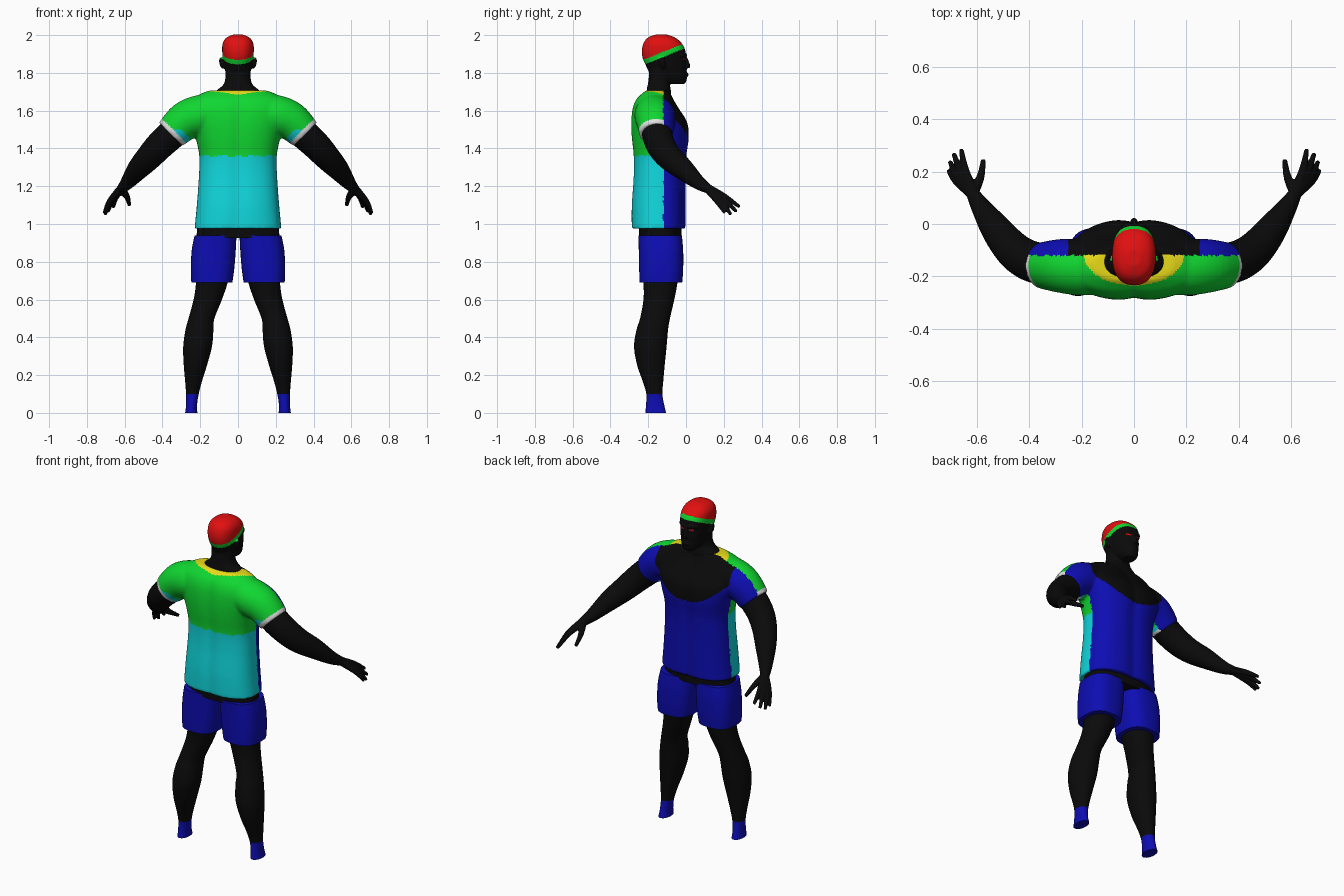
import bpy, bmesh, math
from mathutils import Vector

default_cube = bpy.data.objects.get("Cube")
if default_cube:
    bpy.data.objects.remove(default_cube, do_unlink=True)

# ---------- materials ----------
PALETTE = {
    "black skin": (0.003, 0.003, 0.003), "red hair": (0.75, 0.005, 0.005),
    "green cloth": (0.005, 0.68, 0.03), "cyan cloth": (0.005, 0.68, 0.72),
    "blue cloth": (0.004, 0.004, 0.45), "yellow collar": (0.85, 0.75, 0.01),
    "white hem": (0.75, 0.75, 0.75),
}


def make_material(name, colour):
    material = bpy.data.materials.new(name)
    material.use_nodes = True
    material.diffuse_color = (*colour, 1)
    material.node_tree.nodes["Principled BSDF"].inputs["Base Color"].default_value = (*colour, 1)
    return material


MATERIALS = {name: make_material(name, colour) for name, colour in PALETTE.items()}


# ---------- helpers ----------
def smooth_rows(rows, steps):
    """Interpolate the rows of numbers with a smooth spline."""
    padded = [rows[0], *rows, rows[-1]]
    result = []
    for a, b, c, d in zip(padded, padded[1:], padded[2:], padded[3:]):
        for step in range(steps):
            t = step / steps
            result.append([q + t / 2 * (r - p + t * (2 * p - 5 * q + 4 * r - s + t * (3 * (q - r) + s - p)))
                           for p, q, r, s in zip(a, b, c, d)])
    return result + [list(rows[-1])]


def skin_rings(bm, rings):
    loops = [[bm.verts.new(point) for point in ring] for ring in rings]
    count = len(loops[0])
    for low, high in zip(loops, loops[1:]):
        for i in range(count):
            j = (i + 1) % count
            bm.faces.new((low[i], low[j], high[j], high[i]))
    bm.faces.new(loops[0][::-1])
    bm.faces.new(loops[-1])


def loft(bm, rows, side=1, sides=40, power=0.85, crease=0.0, steps=5):
    """Stack rounded sections; each row is z, x low, x high, y low, y high."""
    rings = []
    for z, x0, x1, y0, y1 in smooth_rows(rows, steps):
        ring = []
        for i in range(sides):
            angle = math.tau * i / sides
            u, v = math.cos(angle), math.sin(angle)
            u = math.copysign(abs(u) ** power, u)
            v = math.copysign(abs(v) ** power, v)
            x = (x0 + x1) / 2 + u * (x1 - x0) / 2
            v *= 1 - crease * math.exp(-(x / 0.035) ** 2)
            ring.append((side * x, (y0 + y1) / 2 + v * (y1 - y0) / 2, z))
        rings.append(ring)
    skin_rings(bm, rings)


def symmetric(rows):
    return [(z, -w, w, back, front) for z, w, back, front in rows]


def tube(bm, rows, side=1, sides=20, steps=5):
    """Sweep a circle along a path; each row is x, y, z, radius."""
    path = smooth_rows(rows, steps)
    rings = []
    for i, (x, y, z, radius) in enumerate(path):
        before, after = path[max(i - 1, 0)], path[min(i + 1, len(path) - 1)]
        tangent = (Vector(after[:3]) - Vector(before[:3])).normalized()
        across = tangent.cross(Vector((0.3, 1, 0.2))).normalized()
        other = tangent.cross(across)
        ring = []
        for k in range(sides):
            angle = math.tau * k / sides
            p = Vector((x, y, z)) + radius * (math.cos(angle) * across + math.sin(angle) * other)
            ring.append((side * p.x, p.y, p.z))
        rings.append(ring)
    skin_rings(bm, rings)


def finish(name, bm, rule, voxel=0, softness=6):
    """Make the object, optionally fuse its shells, and colour faces by rule."""
    bmesh.ops.recalc_face_normals(bm, faces=bm.faces)
    mesh = bpy.data.meshes.new(name)
    bm.to_mesh(mesh)
    bm.free()
    obj = bpy.data.objects.new(name, mesh)
    bpy.context.collection.objects.link(obj)
    if voxel:
        remesh = obj.modifiers.new("fuse", 'REMESH')
        remesh.mode, remesh.voxel_size = 'VOXEL', voxel
        blend = obj.modifiers.new("blend", 'SMOOTH')
        blend.factor, blend.iterations = 0.5, softness
        graph = bpy.context.evaluated_depsgraph_get()
        fused = bpy.data.meshes.new_from_object(obj.evaluated_get(graph))
        obj.modifiers.clear()
        obj.data = mesh = fused
    mesh.materials.clear()
    slots = {}
    for face in mesh.polygons:
        key = rule(face.center)
        if key not in slots:
            slots[key] = len(slots)
            mesh.materials.append(MATERIALS[key])
        face.material_index = slots[key]
    bpy.ops.object.select_all(action='DESELECT')
    obj.select_set(True)
    bpy.context.view_layer.objects.active = obj
    bpy.ops.object.shade_smooth_by_angle(angle=math.radians(50))


# ---------- shirt: torso and sleeves fused ----------
def shirt_colour(p):
    x = abs(p.x)
    if p.y > -0.12:
        chest = p.z > 1.44 + 2.2 * x * x and x < 0.25
        return "black skin" if chest else "blue cloth"
    if p.z > 1.66 and (x / 0.19) ** 2 + ((p.y + 0.12) / 0.115) ** 2 < 1:
        return "yellow collar"
    if x > 0.26 and x - p.z > -1.155:
        return "white hem"
    if x > 0.26 and x - p.z > -1.2 and p.z < 1.5:
        return "cyan cloth"
    return "green cloth" if p.z > 1.36 else "cyan cloth"


bm = bmesh.new()
loft(bm, symmetric([
    (0.975, 0.23, -0.29, 0.0), (1.1, 0.218, -0.29, 0.0), (1.25, 0.207, -0.28, 0.0),
    (1.36, 0.205, -0.28, 0.005), (1.46, 0.225, -0.29, 0.018), (1.54, 0.25, -0.292, 0.008),
    (1.61, 0.255, -0.285, -0.035), (1.66, 0.235, -0.265, -0.065), (1.69, 0.195, -0.235, -0.08),
    (1.707, 0.15, -0.215, -0.09)]), sides=64, power=0.8, crease=0.07)
for side in (1, -1):
    tube(bm, [(0.12, -0.165, 1.585, 0.1), (0.2, -0.165, 1.575, 0.108),
              (0.28, -0.16, 1.545, 0.103), (0.355, -0.158, 1.475, 0.088)], side, sides=32)
finish("shirt", bm, shirt_colour, voxel=0.008)


# ---------- head and neck ----------
def head_colour(p):
    hairline = 1.84 + 0.4 * (p.y + 0.23)
    if p.z > hairline + 0.028:
        return "red hair"
    if p.z > hairline:
        return "green cloth"
    eye = abs(p.z - 1.873) < 0.003 and 0.018 < abs(p.x) < 0.045 and p.y > -0.04
    return "red hair" if eye else "black skin"


bm = bmesh.new()
loft(bm, symmetric([(1.66, 0.15, -0.205, -0.08), (1.705, 0.115, -0.208, -0.08),
                    (1.735, 0.08, -0.203, -0.085), (1.765, 0.068, -0.198, -0.085),
                    (1.82, 0.066, -0.195, -0.085)]))
loft(bm, symmetric([
    (1.742, 0.035, -0.085, -0.006), (1.765, 0.052, -0.13, 0.004), (1.8, 0.065, -0.19, 0.004),
    (1.84, 0.074, -0.213, 0.003), (1.88, 0.08, -0.23, -0.002), (1.92, 0.084, -0.234, -0.004),
    (1.96, 0.08, -0.224, -0.025), (1.988, 0.06, -0.2, -0.06), (2.003, 0.025, -0.16, -0.1)]))
tube(bm, [(0, -0.004, 1.885, 0.009), (0, 0.008, 1.85, 0.011), (0, 0.01, 1.825, 0.015)])  # nose
tube(bm, [(-0.024, -0.004, 1.787, 0.007), (0, 0.005, 1.79, 0.01), (0.024, -0.004, 1.787, 0.007)])  # lips
for side in (1, -1):
    tube(bm, [(0.076, -0.115, 1.825, 0.01), (0.084, -0.125, 1.85, 0.015),
              (0.086, -0.13, 1.88, 0.014)], side)  # ear
    tube(bm, [(0.01, -0.002, 1.892, 0.008), (0.035, -0.008, 1.896, 0.01),
              (0.06, -0.035, 1.89, 0.008)], side)  # brow
finish("head", bm, head_colour, voxel=0.005, softness=3)

# ---------- arms with hands ----------
WRIST = (0.618, 0.12, 1.185, 0.025)
FINGERS = [
    [(0.645, 0.205, 1.145, 0.016), (0.66, 0.285, 1.09, 0.009)],
    [(0.662, 0.198, 1.132, 0.016), (0.688, 0.268, 1.065, 0.009)],
    [(0.675, 0.183, 1.123, 0.016), (0.703, 0.238, 1.05, 0.009)],
    [(0.68, 0.165, 1.12, 0.015), (0.71, 0.205, 1.058, 0.008)],
    [(0.588, 0.175, 1.145, 0.016), (0.575, 0.245, 1.1, 0.01)],
]
for label, side in (("left", 1), ("right", -1)):
    bm = bmesh.new()
    tube(bm, [(0.27, -0.16, 1.55, 0.075), (0.34, -0.155, 1.485, 0.08), (0.41, -0.135, 1.42, 0.077),
              (0.47, -0.09, 1.355, 0.07), (0.53, -0.015, 1.29, 0.058),
              (0.585, 0.065, 1.22, 0.038), WRIST], side)
    for knuckle, tip in FINGERS:
        tube(bm, [WRIST, knuckle, tip], side, sides=12)
    finish(label + " arm", bm, lambda p: "black skin", voxel=0.005, softness=2)

# ---------- waist ----------
bm = bmesh.new()
loft(bm, symmetric([(0.925, 0.22, -0.25, -0.025), (1.0, 0.215, -0.25, -0.025)]))
finish("waist", bm, lambda p: "black skin")

# ---------- shorts and legs ----------
for label, side in (("left", 1), ("right", -1)):
    bm = bmesh.new()
    loft(bm, [(0.69, 0.03, 0.247, -0.245, -0.02), (0.76, 0.02, 0.25, -0.248, -0.015),
              (0.86, 0.012, 0.245, -0.25, -0.015), (0.94, 0.008, 0.23, -0.252, -0.022)],
         side, power=0.75)
    finish(label + " shorts leg", bm, lambda p: "blue cloth")

    bm = bmesh.new()
    loft(bm, [(0.0, 0.215, 0.28, -0.215, -0.105), (0.04, 0.217, 0.275, -0.212, -0.115),
              (0.1, 0.208, 0.275, -0.21, -0.125), (0.17, 0.19, 0.28, -0.23, -0.12),
              (0.25, 0.165, 0.287, -0.258, -0.113), (0.35, 0.138, 0.29, -0.275, -0.103),
              (0.44, 0.13, 0.278, -0.262, -0.095), (0.5, 0.125, 0.262, -0.243, -0.085),
              (0.6, 0.085, 0.235, -0.225, -0.062), (0.69, 0.055, 0.222, -0.225, -0.045),
              (0.76, 0.045, 0.22, -0.23, -0.04)], side, power=0.95)
    finish(label + " leg", bm, lambda p: "blue cloth" if p.z < 0.1 else "black skin")
